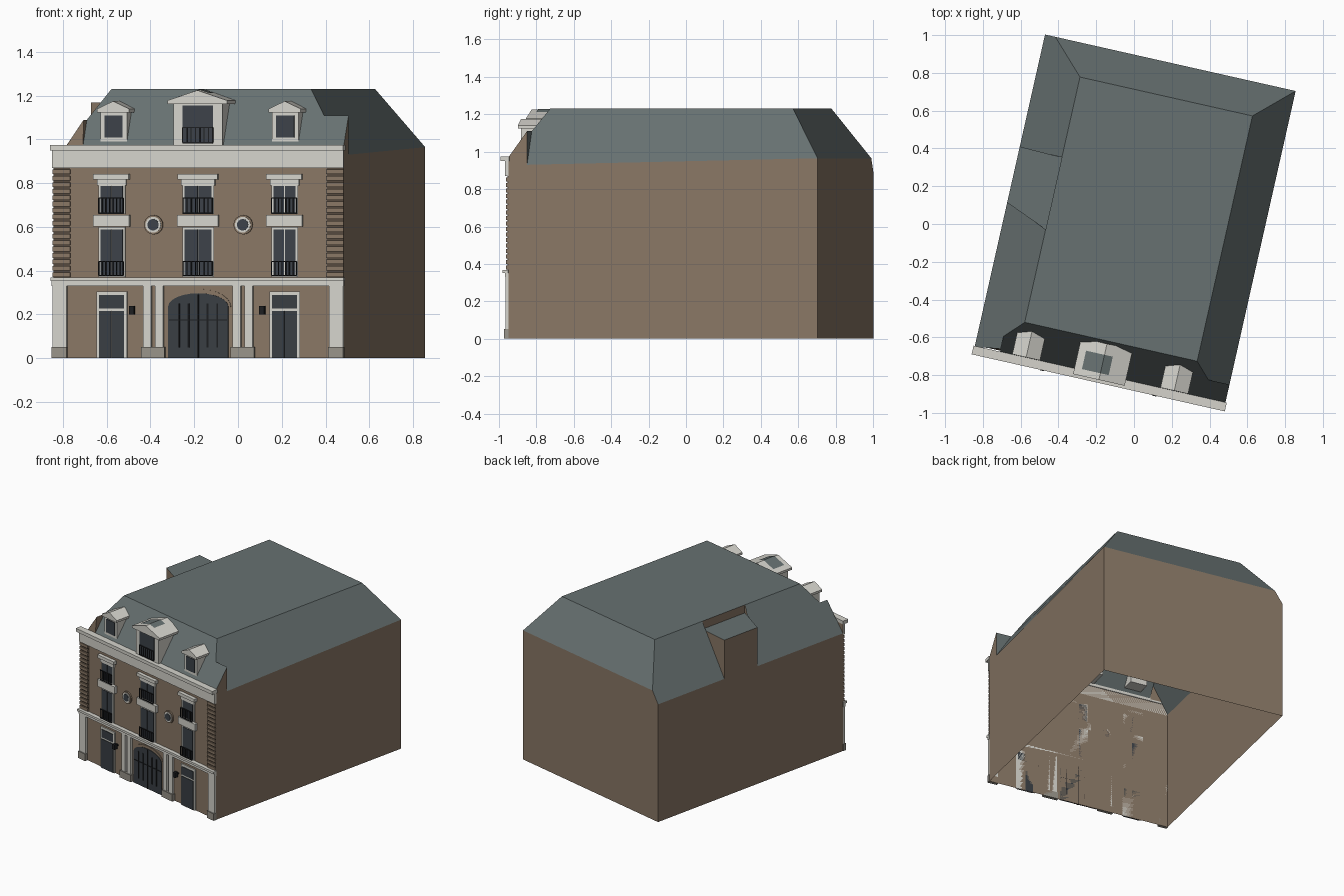
import bpy, bmesh, math
from mathutils import Matrix

cube = bpy.data.objects.get("Cube")
if cube:
    bpy.data.objects.remove(cube)

TURN = Matrix.Rotation(math.radians(-12.7), 4, 'Z')   # whole house is turned on its plot
F = -0.82                                             # facade plane
W, B = 0.68, 0.875                                    # half width, back plane
EAVE, RIDGE, CREST = 0.965, 1.23, 1.17


def material(name, r, g, b):
    m = bpy.data.materials.new(name)
    m.use_nodes = True
    m.diffuse_color = (r, g, b, 1)
    m.node_tree.nodes["Principled BSDF"].inputs["Base Color"].default_value = (r, g, b, 1)
    return m


BROWN = material("brown_render", 0.25, 0.185, 0.13)
JOINT = material("dark_joint", 0.09, 0.066, 0.047)
SLATE = material("slate", 0.135, 0.165, 0.165)
WHITE = material("pale_stone", 0.66, 0.65, 0.60)
GREY = material("grey_plinth", 0.31, 0.29, 0.25)
GLASS = material("dark_glass", 0.045, 0.054, 0.065)
DOOR = material("door_paint", 0.04, 0.048, 0.056)
IRON = material("black_iron", 0.012, 0.013, 0.015)


class Part:
    """Collects simple shapes in facade coordinates and makes one object."""

    def __init__(self, name, mat):
        self.name, self.mat, self.bm = name, mat, bmesh.new()

    def face(self, *pts):
        self.bm.faces.new([self.bm.verts.new(p) for p in pts])
        return self

    def prism(self, outline, v0, v1):
        front = [self.bm.verts.new((u, v0, z)) for u, z in outline]
        back = [self.bm.verts.new((u, v1, z)) for u, z in outline]
        self.bm.faces.new(front)
        self.bm.faces.new(back[::-1])
        for i in range(len(front)):
            j = (i + 1) % len(front)
            self.bm.faces.new((front[j], front[i], back[i], back[j]))
        return self

    def box(self, u, w, z0, z1, out, back=0.0):
        a, b = u - w / 2, u + w / 2
        return self.prism([(a, z0), (b, z0), (b, z1), (a, z1)], F - out, F + back)

    def disc(self, u, z, r, out):
        bmesh.ops.create_cone(self.bm, cap_ends=True, segments=24, radius1=r, radius2=r, depth=out,
                              matrix=Matrix.Translation((u, F - out / 2, z)) @ Matrix.Rotation(math.pi / 2, 4, 'X'))
        return self

    def done(self, solid=True):
        if solid:
            bmesh.ops.recalc_face_normals(self.bm, faces=self.bm.faces)
        self.bm.transform(TURN)
        mesh = bpy.data.meshes.new(self.name)
        self.bm.to_mesh(mesh)
        self.bm.free()
        mesh.materials.append(self.mat)
        bpy.context.collection.objects.link(bpy.data.objects.new(self.name, mesh))


# Hollow shell of walls
walls = Part("walls", BROWN)
walls.face((-W, F, 0), (W, F, 0), (W, F, 0.97), (-W, F, 0.97))
walls.face((W, F, 0), (W, B, 0), (W, B, EAVE), (W, -0.718, 0.93), (W, -0.718, 1.11), (W, F, 0.97))
walls.face((W, B, 0), (-W, B, 0), (-W, B, 0.88), (-0.624, B, EAVE), (W, B, EAVE))
walls.face((-W, B, 0), (-W, F, 0), (-W, F, 0.88), (-W, B, 0.88))
# small exposed gable at the left end of the front roof
walls.face((-0.63, -0.81, 0.96), (-0.543, -0.81, 0.96), (-0.543, -0.80, 1.09))
walls.face((-0.543, -0.815, 0.97), (-0.543, -0.732, 1.09), (-0.543, -0.80, 1.09))
walls.done(False)

# Flat-topped mansard roof
a, b, c, d = (-0.45, -0.635, RIDGE), (0.486, -0.635, RIDGE), (0.486, 0.696, RIDGE), (-0.45, 0.696, RIDGE)
hip, notch = (-0.543, -0.732, 1.09), (0.565, -0.718, 1.11)
roof = Part("mansard_roof", SLATE)
roof.face(a, b, c, d)
roof.face((-0.543, -0.815, 0.97), (W, -0.815, 0.97), (W, -0.718, 1.11), notch, b, a, hip)
roof.face(b, notch, (W, -0.718, 0.93), (W, B, EAVE), c)
roof.face((W, -0.718, 1.11), (W, -0.718, 0.93), notch)
roof.face(c, (W, B, EAVE), (-0.624, B, EAVE), d)
roof.face(d, (-0.624, B, EAVE), (-W, B, 0.88), (-W, 0.267, 0.88), (-0.45, 0.26, RIDGE))
roof.face((-0.45, -0.131, RIDGE), (-W, -0.037, 0.88), (-W, F, 0.88), (-0.543, -0.80, 1.09), hip, a)
roof.done(False)

# Raised block breaking through the left roof slope
plan = [(-W, -0.037), (-0.45, -0.131), (-0.45, 0.26), (-W, 0.267)]
block = Part("side_block_wall", BROWN)
for i, j, z0, z1 in ((0, 1, 0.88, CREST), (2, 3, 0.88, CREST), (3, 0, 0.88, CREST), (2, 1, CREST, RIDGE)):
    p, q = plan[i], plan[j]
    block.face((*p, z0), (*q, z0), (*q, z1), (*p, z1))
block.done(False)
Part("side_block_roof", SLATE).face(*[(*p, CREST) for p in plan]).done(False)

# Cornice, frieze and string course
Part("frieze", WHITE).box(0, 1.365, 0.87, 0.95, 0.018).done()
Part("cornice", WHITE).box(0, 1.374, 0.95, 0.975, 0.042, 0.005).done()
Part("string_course", WHITE).box(0, 1.368, 0.33, 0.352, 0.018).box(0, 1.372, 0.352, 0.368, 0.03).done()

# Ground floor pilasters on plinths, mirrored
pilasters, plinths = Part("pilasters", WHITE), Part("plinths", GREY)
for s in (-1, 1):
    for u, w in ((0.648, 0.066), (0.238, 0.038), (0.182, 0.038)):
        pilasters.box(s * u, w, 0.05, 0.33, 0.016)
    plinths.box(s * 0.648, 0.07, 0, 0.052, 0.024)
    plinths.box(s * 0.21, 0.11, 0, 0.052, 0.024)
pilasters.done()
plinths.done()

# Rusticated corner quoins
quoins, joints = Part("quoins", BROWN), Part("quoin_joints", JOINT)
for s in (-1, 1):
    joints.box(s * 0.641, 0.078, 0.368, 0.87, 0.004)
    for i in range(17):
        z = 0.371 + i * 0.0294
        quoins.box(s * 0.641, 0.082, z, z + 0.021, 0.012)
quoins.done()
joints.done()

# Windows with stone surrounds and railings
frames, panes, rails = Part("window_surrounds", WHITE), Part("window_panes", GLASS), Part("balcony_rails", IRON)


def window(u, w, z0, z1):
    frames.box(u, w, z0, z1, 0.008)
    for s in (-1, 1):
        panes.box(u + s * (w / 4 - 0.004), w / 2 - 0.012, z0 + 0.005, z1 - 0.012, 0.011)


def railing(u, w, z0, z1, out):
    for z in (z0, z1):
        rails.box(u, w, z - 0.003, z + 0.003, out, 0.005 - out)
    for i in range(8):
        rails.box(u + w * (i / 7 - 0.5), 0.004, z0, z1, out, 0.005 - out)


for u, w in ((-0.405, 0.124), (0, 0.146), (0.405, 0.124)):
    window(u, w, 0.66, 0.80)
    window(u, w, 0.372, 0.60)
    frames.box(u, w + 0.012, 0.79, 0.818, 0.014)
    frames.box(u, w + 0.042, 0.818, 0.842, 0.026)
    frames.box(u, w + 0.046, 0.602, 0.655, 0.022)
    railing(u, w - 0.008, 0.662, 0.732, 0.024)
    railing(u, w - 0.008, 0.378, 0.442, 0.024)
frames.done()
panes.done()

# Round windows
ring, stone, eye = Part("oculus_moulding", BROWN), Part("oculus_rings", WHITE), Part("oculus_glass", GLASS)
for u in (-0.21, 0.21):
    ring.disc(u, 0.61, 0.044, 0.010)
    stone.disc(u, 0.61, 0.036, 0.014)
    eye.disc(u, 0.61, 0.026, 0.017)
for p in (ring, stone, eye):
    p.done()

# Side doors and wall lamps
surrounds, leaves, lamps = Part("door_surrounds", WHITE), Part("side_doors", DOOR), Part("wall_lamps", IRON)
for s in (-1, 1):
    u = s * 0.405
    surrounds.box(u, 0.142, 0.0, 0.305, 0.008)
    leaves.box(u, 0.116, 0.228, 0.288, 0.012)
    for t in (-1, 1):
        leaves.box(u + t * 0.030, 0.057, 0, 0.216, 0.012)
    lamps.box(s * 0.305, 0.024, 0.20, 0.238, 0.045, -0.018)
    lamps.box(s * 0.305, 0.008, 0.215, 0.225, 0.02)
for p in (surrounds, leaves, lamps):
    p.done()


# Arched carriage gate
def arch(half, spring, rise):
    top = [(half * math.cos(t * math.pi / 12), spring + rise * math.sin(t * math.pi / 12)) for t in range(13)]
    return [(-half, 0), (half, 0)] + top


Part("gate_arch_moulding", BROWN).prism(arch(0.152, 0.235, 0.082), F - 0.005, F).done()
Part("carriage_gate", DOOR).prism(arch(0.141, 0.235, 0.062), F - 0.009, F).done()
bars = Part("gate_ironwork", IRON).box(0, 0.007, 0, 0.292, 0.013)
bars.box(0, 0.27, 0.172, 0.177, 0.012)
for s in (-1, 1):
    for u in (0.045, 0.09):
        bars.box(s * u, 0.008, 0.05, 0.25, 0.013)
bars.done()

# Roof dormers with pediments
bodies, gables, lights = Part("dormer_bodies", WHITE), Part("dormer_pediments", WHITE), Part("dormer_panes", GLASS)
for u, w, z0, z1, peak, out, back, pw, p0, p1 in (
        (-0.402, 0.124, 0.99, 1.13, 1.175, -0.02, 0.115, 0.084, 1.01, 1.11),
        (0.402, 0.124, 0.99, 1.13, 1.175, -0.02, 0.115, 0.084, 1.01, 1.11),
        (0, 0.228, 0.97, 1.168, 1.225, 0.012, 0.14, 0.142, 0.985, 1.155)):
    h = w / 2 + (0.013 if u else 0.026)
    bodies.box(u, w, z0, z1, out, back)
    gables.prism([(u - h, z1 - 0.006), (u + h, z1 - 0.006), (u + h, z1 + 0.01), (u, peak), (u - h, z1 + 0.01)],
                 F - out - 0.014, F + back + 0.03)
    lights.box(u, pw, p0, p1, out + 0.004, 0.01 - out)
for p in (bodies, gables, lights):
    p.done()
railing(0, 0.142, 0.985, 1.055, 0.022)
rails.done()

# Slate inset on the central dormer top
inset = Part("dormer_slate_inset", SLATE)
for u0, u1 in ((-0.1, 0), (0, 0.045)):
    pts = [(u0, -0.81), (u1, -0.81), (u1, -0.71), (u0, -0.71)]
    inset.face(*[(u, v, 1.228 - 0.335 * abs(u)) for u, v in pts])
inset.done(False)
